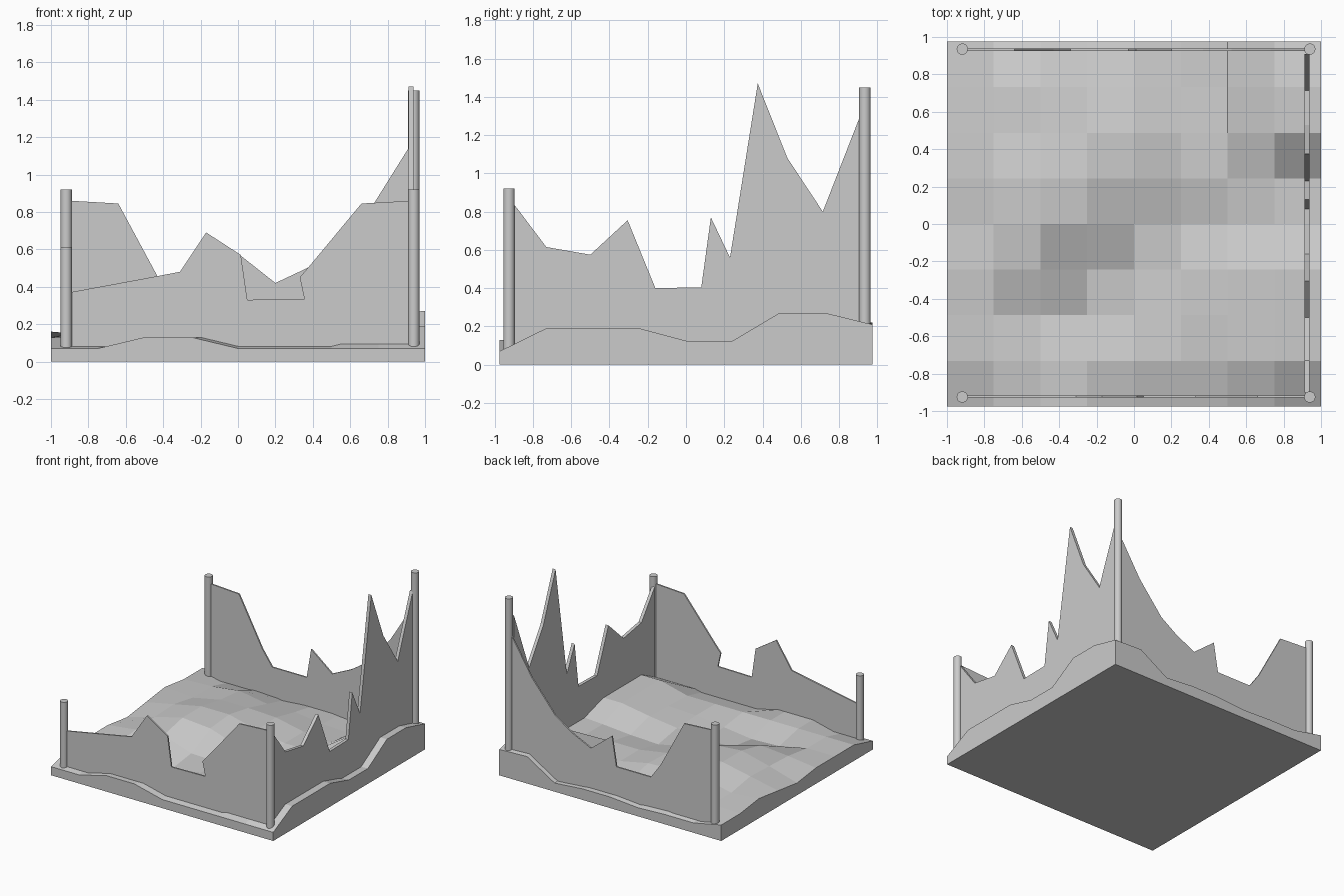
import bpy, bmesh
from mathutils import Vector

if "Cube" in bpy.data.objects:
    bpy.data.objects.remove(bpy.data.objects["Cube"])

HX, HY = 1.0, 0.975


def make_object(name, bm):
    bmesh.ops.recalc_face_normals(bm, faces=bm.faces)
    mesh = bpy.data.meshes.new(name)
    bm.to_mesh(mesh)
    bm.free()
    ob = bpy.data.objects.new(name, mesh)
    bpy.context.collection.objects.link(ob)
    return ob


# Uneven ground: corner heights in centimetres, front row first, left to right
HEIGHTS = [
    [7, 7, 13, 13, 7, 7, 7, 7, 7],
    [13, 13, 13, 13, 13, 13, 13, 19, 19],
    [13, 13, 8, 7, 10, 13, 14, 19, 19],
    [13, 16, 18, 10, 9, 12, 15, 19, 19],
    [10, 17, 23, 21, 13, 8, 9, 11, 12.5],
    [13, 18, 23, 23, 17, 13, 13, 11, 12.5],
    [16, 14, 19, 19, 18, 13, 11, 26, 27],
    [13, 14, 17, 13, 13, 10, 9, 26, 27],
    [13, 8, 8, 7, 9, 9, 7, 22, 21],
]


def ground():
    bm = bmesh.new()
    rows = [[bm.verts.new((-HX + i * HX / 4, -HY + j * HY / 4, h / 100))
             for i, h in enumerate(row)] for j, row in enumerate(HEIGHTS)]
    for j in range(8):
        for i in range(8):
            bm.faces.new((rows[j][i], rows[j][i + 1],
                          rows[j + 1][i + 1], rows[j + 1][i]))
    # skirt down to the flat underside
    border = [e for e in bm.edges if e.is_boundary]
    ext = bmesh.ops.extrude_edge_only(bm, edges=border)["geom"]
    for v in ext:
        if isinstance(v, bmesh.types.BMVert):
            v.co.z = 0
    bottom = [e for e in ext if isinstance(e, bmesh.types.BMEdge) and e.is_boundary]
    bmesh.ops.contextual_create(bm, geom=bottom)
    make_object("ground", bm)


# Broken wall: jagged top outline closed along a buried bottom edge
def wall(name, top, axis, offset, thickness):
    outline = [(top[0][0], 0.03)] + top + [(top[-1][0], 0.03)]
    bm = bmesh.new()
    lo = offset - thickness / 2
    verts = [bm.verts.new((u, lo, z) if axis == "y" else (lo, u, z))
             for u, z in outline]
    face = bm.faces.new(verts)
    ext = bmesh.ops.extrude_face_region(bm, geom=[face])["geom"]
    push = Vector((0, thickness, 0)) if axis == "y" else Vector((thickness, 0, 0))
    bmesh.ops.translate(bm, vec=push,
                        verts=[v for v in ext if isinstance(v, bmesh.types.BMVert)])
    make_object(name, bm)


# Corner post
def post(name, x, y, bottom, top):
    bpy.ops.mesh.primitive_cylinder_add(vertices=20, radius=0.03, depth=top - bottom,
                                        location=(x, y, (top + bottom) / 2))
    bpy.context.object.name = name
    bpy.ops.object.shade_smooth_by_angle()


ground()

wall("front_wall", [(-0.9, 0.37), (-0.44, 0.455), (-0.31, 0.48), (-0.17, 0.69),
                    (0.015, 0.57), (0.05, 0.33), (0.355, 0.335), (0.33, 0.45),
                    (0.39, 0.52), (0.66, 0.845), (0.93, 0.86)], "y", -0.922, 0.012)
wall("back_wall", [(-0.9, 0.86), (-0.64, 0.845), (-0.43, 0.455), (-0.34, 0.33),
                   (-0.03, 0.33), (0.01, 0.57), (0.2, 0.42), (0.37, 0.5),
                   (0.52, 0.6), (0.73, 0.85), (0.93, 1.17)], "y", 0.932, 0.012)
wall("right_wall", [(-0.9, 0.84), (-0.73, 0.615), (-0.5, 0.575), (-0.305, 0.755),
                    (-0.16, 0.4), (0.08, 0.405), (0.13, 0.77), (0.23, 0.56),
                    (0.375, 1.47), (0.53, 1.08), (0.715, 0.8), (0.91, 1.3)],
     "x", 0.925, 0.026)

post("front_left_post", -0.918, -0.925, 0.06, 0.61)
post("front_right_post", 0.94, -0.925, 0.06, 0.92)
post("back_left_post", -0.918, 0.935, 0.08, 0.92)
post("back_right_post", 0.94, 0.935, 0.15, 1.45)
